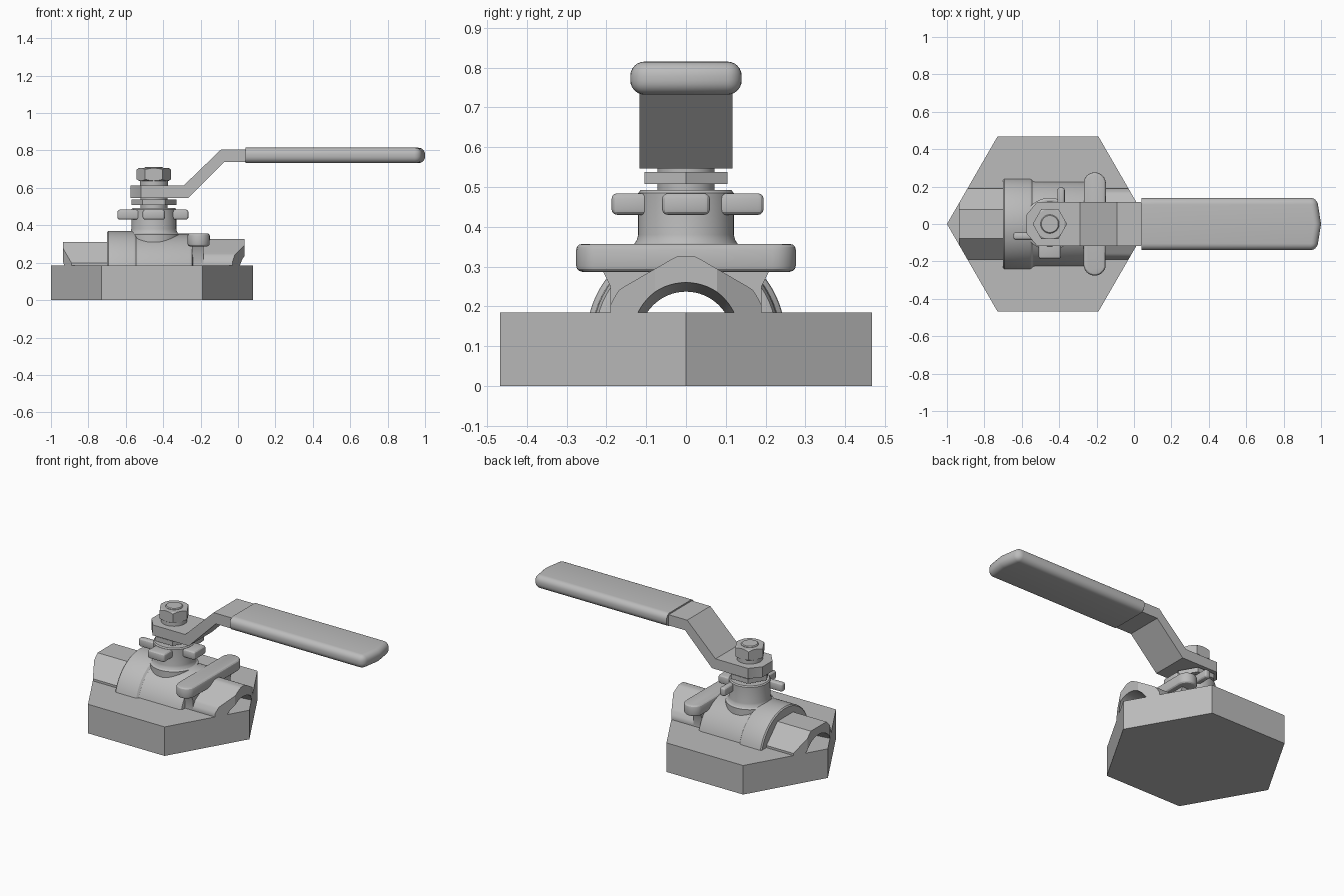
import bpy, bmesh, math
from mathutils import Vector

cube = bpy.data.objects.get("Cube")
if cube:
    bpy.data.objects.remove(cube, do_unlink=True)

grey = bpy.data.materials.new("steel_grey")
grey.use_nodes = True
grey.diffuse_color = (0.5, 0.5, 0.5, 1)
grey.node_tree.nodes["Principled BSDF"].inputs["Base Color"].default_value = (0.5, 0.5, 0.5, 1)

AXIS_Z = 0.12      # height of the pipe axis
DECK = 0.185       # top of the base
STEM_X = -0.45
BASE_X = -0.46


def place(axis, a, b, h):
    return {"x": (h, a, b), "y": (a, h, b), "z": (a, b, h)}[axis]


def finish(name, bm, bevel=0.0, segments=3, keep=None):
    bmesh.ops.recalc_face_normals(bm, faces=bm.faces[:])
    if bevel:
        edges = [e for e in bm.edges if e.calc_face_angle(0) > math.radians(30)
                 and not (keep and all(keep(v.co) for v in e.verts))]
        bmesh.ops.bevel(bm, geom=edges, offset=bevel, segments=segments,
                        profile=0.5, affect="EDGES", clamp_overlap=True)
    mesh = bpy.data.meshes.new(name)
    bm.to_mesh(mesh)
    bm.free()
    mesh.materials.append(grey)
    obj = bpy.data.objects.new(name, mesh)
    bpy.context.collection.objects.link(obj)
    return obj


def prism(name, pts, axis, lo, hi, **bevel):
    bm = bmesh.new()
    ends = [[bm.verts.new(place(axis, a, b, h)) for a, b in pts] for h in (lo, hi)]
    for ring in ends:
        bm.faces.new(ring)
    n = len(pts)
    for i in range(n):
        j = (i + 1) % n
        bm.faces.new((ends[0][i], ends[0][j], ends[1][j], ends[1][i]))
    return finish(name, bm, **bevel)


def revolve(name, profile, axis, ca, cb, n=64):
    """Closed solid turned from (radius, position) pairs, capped at both ends."""
    bm = bmesh.new()
    angles = [math.tau * i / n for i in range(n)]
    rings = [[bm.verts.new(place(axis, ca + r * math.cos(t), cb + r * math.sin(t), h))
              for t in angles] for r, h in profile]
    for lower, upper in zip(rings, rings[1:]):
        for i in range(n):
            j = (i + 1) % n
            bm.faces.new((lower[i], lower[j], upper[j], upper[i]))
    bm.faces.new(rings[0])
    bm.faces.new(rings[-1])
    return finish(name, bm)


def polygon(ca, cb, radius, n, turn=0.0):
    return [(ca + radius * math.cos(turn + math.tau * i / n),
             cb + radius * math.sin(turn + math.tau * i / n)) for i in range(n)]


def rectangle(a0, a1, b0, b1):
    return [(a0, b0), (a1, b0), (a1, b1), (a0, b1)]


def cut(obj, cutter, operation):
    mod = obj.modifiers.new("cut", "BOOLEAN")
    mod.operation, mod.object, mod.solver = operation, cutter, "EXACT"
    bpy.context.view_layer.update()
    graph = bpy.context.evaluated_depsgraph_get()
    mesh = bpy.data.meshes.new_from_object(obj.evaluated_get(graph))
    obj.modifiers.clear()
    obj.data = mesh


parts = []

# Hexagonal base
base_outline = polygon(BASE_X, 0, 0.54, 6)
parts.append(prism("base", base_outline, "z", 0, DECK))

# Cutters: the base outline trims the casting, the bore runs through it
trim = prism("trim_cutter", base_outline, "z", DECK, 1)
bore = revolve("bore_cutter", [(0.14, -1.2), (0.14, -0.93), (0.117, -0.75),
                               (0.117, -0.15), (0.14, 0.035), (0.14, 0.3)], "x", 0, AXIS_Z)

# Valve body with its flange
body = revolve("valve_body", [(0.243, -0.7), (0.25, -0.693), (0.25, -0.56), (0.247, -0.55),
                              (0.237, -0.54), (0.235, -0.53), (0.235, -0.26),
                              (0.228, -0.245), (0.215, -0.24)], "x", 0, AXIS_Z, 96)

# Octagonal left pipe end
octagon = polygon(0, AXIS_Z, 0.19 / math.cos(math.pi / 8), 8, math.pi / 8)
pipe_a = prism("octagonal_pipe_end", octagon, "x", -0.935, -0.65)

# Hexagonal right pipe end with corners rounded off
section = []
for i in range(120):
    t = math.tau * i / 120
    off = (t + math.pi / 6) % (math.pi / 3) - math.pi / 6
    r = min(0.207, 0.19 / math.cos(off))
    section.append((r * math.cos(t), AXIS_Z + r * math.sin(t)))
pipe_b = prism("hexagonal_pipe_end", section, "x", -0.3, 0.035)

# Web beneath the stop wing
web = prism("wing_web", [(-0.19, DECK), (0.19, DECK), (0.19, 0.25), (0.215, 0.3),
                         (-0.215, 0.3), (-0.19, 0.25)], "x", -0.245, -0.185)
for part in (body, pipe_a, pipe_b, web):
    cut(part, bore, "DIFFERENCE")
    cut(part, trim, "INTERSECT")
    parts.append(part)

# Stop wing across the body
wing = [(-0.21 + x, math.copysign(0.216, y) + y) for x, y in polygon(0, 0, 0.06, 24, 0.01)]
parts.append(prism("stop_wing", wing, "z", 0.287, 0.357, bevel=0.015))

# Neck with a fillet at the foot
parts.append(revolve("neck", [(0.14, 0.31), (0.14, 0.352), (0.129, 0.358), (0.123, 0.368),
                              (0.12, 0.38), (0.12, 0.485), (0.114, 0.492)],
                     "z", STEM_X, 0))

# Four tabs round the neck
tabs = {"front_tab": (-0.51, -0.39, -0.187, -0.08), "right_tab": (-0.37, -0.265, -0.06, 0.06),
        "back_tab": (-0.41, -0.37, 0.06, 0.195), "left_tab": (-0.645, -0.52, -0.085, -0.045)}
for name, (x0, x1, y0, y1) in tabs.items():
    parts.append(prism(name, rectangle(x0, x1, y0, y1), "z", 0.43, 0.484, bevel=0.014))

# Stem, lower nut and upper washer
parts.append(revolve("stem", [(0.072, 0.45), (0.072, 0.56)], "z", STEM_X, 0))
parts.append(prism("lower_nut", polygon(STEM_X, 0, 0.12, 6), "z", 0.508, 0.538))
parts.append(revolve("washer", [(0.075, 0.6), (0.075, 0.642)], "z", STEM_X, 0))

# Top nut with chamfered corners, and the stud through it
nut = prism("top_nut", polygon(STEM_X, 0, 0.092, 6), "z", 0.638, 0.706)
chamfer = revolve("chamfer_cutter", [(0.078, 0.637), (0.095, 0.648), (0.095, 0.696),
                                     (0.078, 0.707)], "z", STEM_X, 0)
cut(nut, chamfer, "INTERSECT")
parts.append(nut)
parts.append(revolve("stud", [(0.05, 0.6), (0.05, 0.708), (0.045, 0.713)], "z", STEM_X, 0))

# Cranked lever with a tapered end
lever = prism("lever", [(-0.6, 0.547), (-0.265, 0.547), (-0.075, 0.738), (0.1, 0.738),
                        (0.1, 0.806), (-0.09, 0.806), (-0.29, 0.613), (-0.6, 0.613)],
              "y", -0.117, 0.117)
plan = prism("lever_end_cutter", [(-0.575, -0.05), (-0.52, -0.115), (-0.5, -0.2), (0.3, -0.2),
                                  (0.3, 0.2), (-0.5, 0.2), (-0.52, 0.115), (-0.575, 0.05)],
             "z", 0.4, 1)
cut(lever, plan, "INTERSECT")
parts.append(lever)

# Padded grip, rounded except at its open end
parts.append(prism("grip", [(0.04, -0.14), (0.978, -0.14), (1, 0), (0.978, 0.14), (0.04, 0.14)],
                   "z", 0.732, 0.815, bevel=0.036, segments=6,
                   keep=lambda co: co.x < 0.05))

for cutter in (trim, bore, chamfer, plan):
    bpy.data.objects.remove(cutter, do_unlink=True)

# Smooth the curved surfaces, keep hard edges
bpy.ops.object.select_all(action="DESELECT")
for part in parts:
    part.select_set(True)
bpy.context.view_layer.objects.active = parts[0]
bpy.ops.object.shade_smooth_by_angle(angle=math.radians(28))
